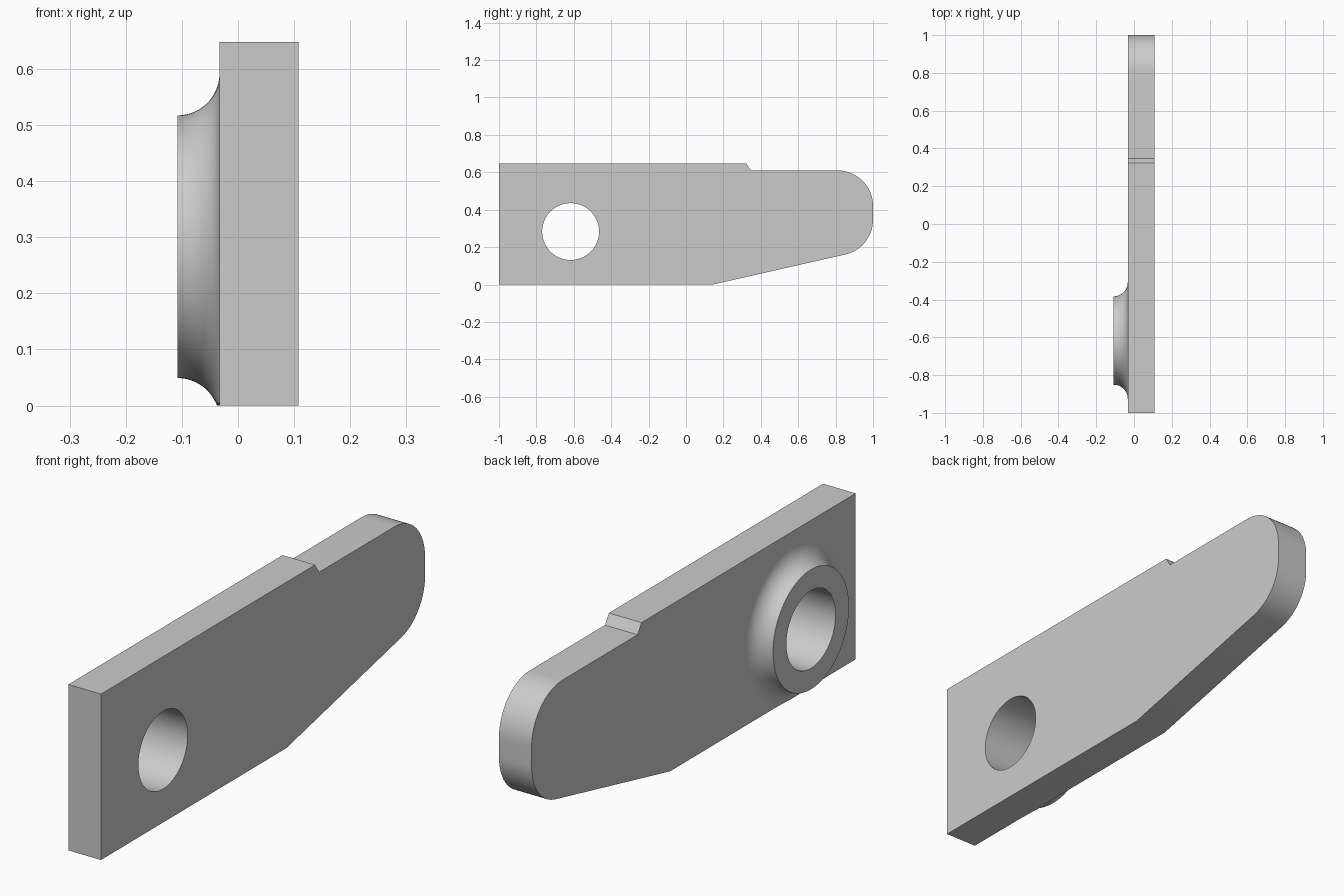
import bpy, bmesh
from math import sin, cos, pi, atan2, radians
from mathutils import Matrix, Vector

cube = bpy.data.objects.get("Cube")
if cube:
    bpy.data.objects.remove(cube, do_unlink=True)

grey = bpy.data.materials.new("plain grey")
grey.use_nodes = True
colour = (0.6, 0.6, 0.6, 1)
grey.diffuse_color = colour
grey.node_tree.nodes["Principled BSDF"].inputs["Base Color"].default_value = colour

FACE, BACK, BOSS_END = -0.033, 0.108, -0.108   # x positions
HOLE_Y, HOLE_Z, HOLE_R = -0.617, 0.283, 0.152
BOSS_R = 0.234
SEGMENTS = 96


def arc(cy, cz, r, start, end, steps):
    angles = [start + (end - start) * i / steps for i in range(steps + 1)]
    return [(cy + r * cos(a), cz + r * sin(a)) for a in angles]


def finish(bm, name):
    bmesh.ops.recalc_face_normals(bm, faces=bm.faces)
    mesh = bpy.data.meshes.new(name)
    bm.to_mesh(mesh)
    bm.free()
    mesh.materials.append(grey)
    obj = bpy.data.objects.new(name, mesh)
    bpy.context.collection.objects.link(obj)
    bpy.ops.object.select_all(action='DESELECT')
    obj.select_set(True)
    bpy.context.view_layer.objects.active = obj
    bpy.ops.object.shade_smooth_by_angle(angle=radians(30))
    return obj


def add_loop(bm, points):
    verts = [bm.verts.new((FACE, y, z)) for y, z in points]
    return [bm.edges.new((v, verts[i - 1])) for i, v in enumerate(verts)]


# Plate: outline with rounded nose, stepped top and tapered underside
slope = atan2(0.16, 0.70)
outline = [(-1, 0), (0.145, 0)]
outline += arc(0.81, 0.346, 0.19, slope - pi / 2, 0, 20)
outline += arc(0.81, 0.42, 0.19, 0, pi / 2, 24)
outline += [(0.346, 0.61), (0.322, 0.648), (-1, 0.648)]
hole = arc(HOLE_Y, HOLE_Z, HOLE_R, 0, 2 * pi, SEGMENTS)[:-1]

bm = bmesh.new()
edges = add_loop(bm, outline) + add_loop(bm, hole)
bmesh.ops.triangle_fill(bm, edges=edges, use_beauty=True, normal=Vector((-1, 0, 0)))
solid = bmesh.ops.extrude_face_region(bm, geom=bm.faces[:], use_keep_orig=True)
moved = [g for g in solid["geom"] if isinstance(g, bmesh.types.BMVert)]
bmesh.ops.translate(bm, vec=(BACK - FACE, 0, 0), verts=moved)
finish(bm, "plate")

# Boss: bore, flat rim and concave fillet, revolved about the hole axis
fillet = FACE - BOSS_END
profile = [(FACE, HOLE_R), (BOSS_END, HOLE_R)]
profile += arc(BOSS_END, BOSS_R + fillet, fillet, -pi / 2, 0, 14)
bm = bmesh.new()
verts = [bm.verts.new((x, HOLE_Y, HOLE_Z + r)) for x, r in profile]
lines = [bm.edges.new(pair) for pair in zip(verts, verts[1:])]
bmesh.ops.spin(bm, geom=verts + lines, cent=(0, HOLE_Y, HOLE_Z), axis=(1, 0, 0),
               angle=2 * pi, steps=SEGMENTS, use_merge=True)
bmesh.ops.remove_doubles(bm, verts=bm.verts, dist=1e-5)
# Trim the fillet flush with the underside
for v in bm.verts:
    v.co.z = max(v.co.z, 0)
finish(bm, "boss")
